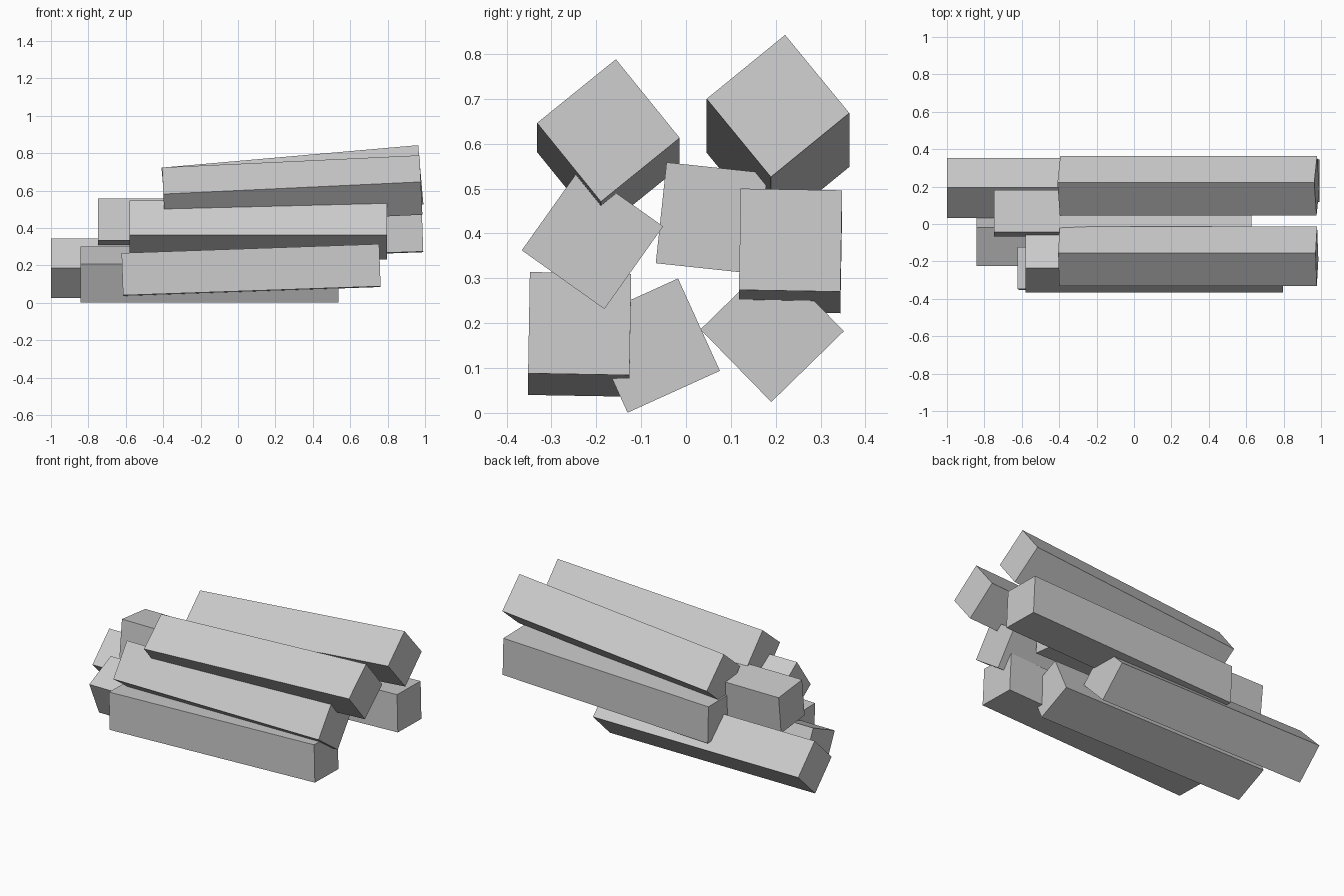
import bpy
from math import radians

if "Cube" in bpy.data.objects:
    bpy.data.objects.remove(bpy.data.objects["Cube"])

LENGTH, SIDE = 1.378, 0.226

# One plain colour for the whole stack
grey = bpy.data.materials.new("light_grey")
grey.diffuse_color = (0.6, 0.6, 0.6, 1)
grey.use_nodes = True
grey.node_tree.nodes["Principled BSDF"].inputs["Base Color"].default_value = grey.diffuse_color


def beam(name, centre, roll, rise=0):
    """Square beam along x, rolled about its axis, then raised at its +x end (degrees)."""
    bpy.ops.mesh.primitive_cube_add(size=1, location=centre)
    ob = bpy.context.object
    ob.name = name
    ob.scale = (LENGTH, SIDE, SIDE)
    ob.rotation_euler = (radians(roll), radians(-rise), 0)
    ob.data.materials.append(grey)


# Bottom layer
beam("bottom_front_beam", (0.07, -0.237, 0.175), -1, 2.0)
beam("bottom_middle_beam", (-0.153, -0.074, 0.15), 24.4)
beam("bottom_back_beam", (-0.311, 0.192, 0.184), 44.3)

# Middle layer
beam("middle_front_beam", (0.108, -0.2085, 0.389), -35.4)
beam("middle_centre_beam", (-0.06, 0.057, 0.434), -6.1)
beam("middle_back_beam", (0.298, 0.233, 0.361), -1, 2.0)

# Top layer
beam("top_front_beam", (0.29, -0.173, 0.597), 39, 2.7)
beam("top_back_beam", (0.291, 0.205, 0.624), 39.3, 5.0)
